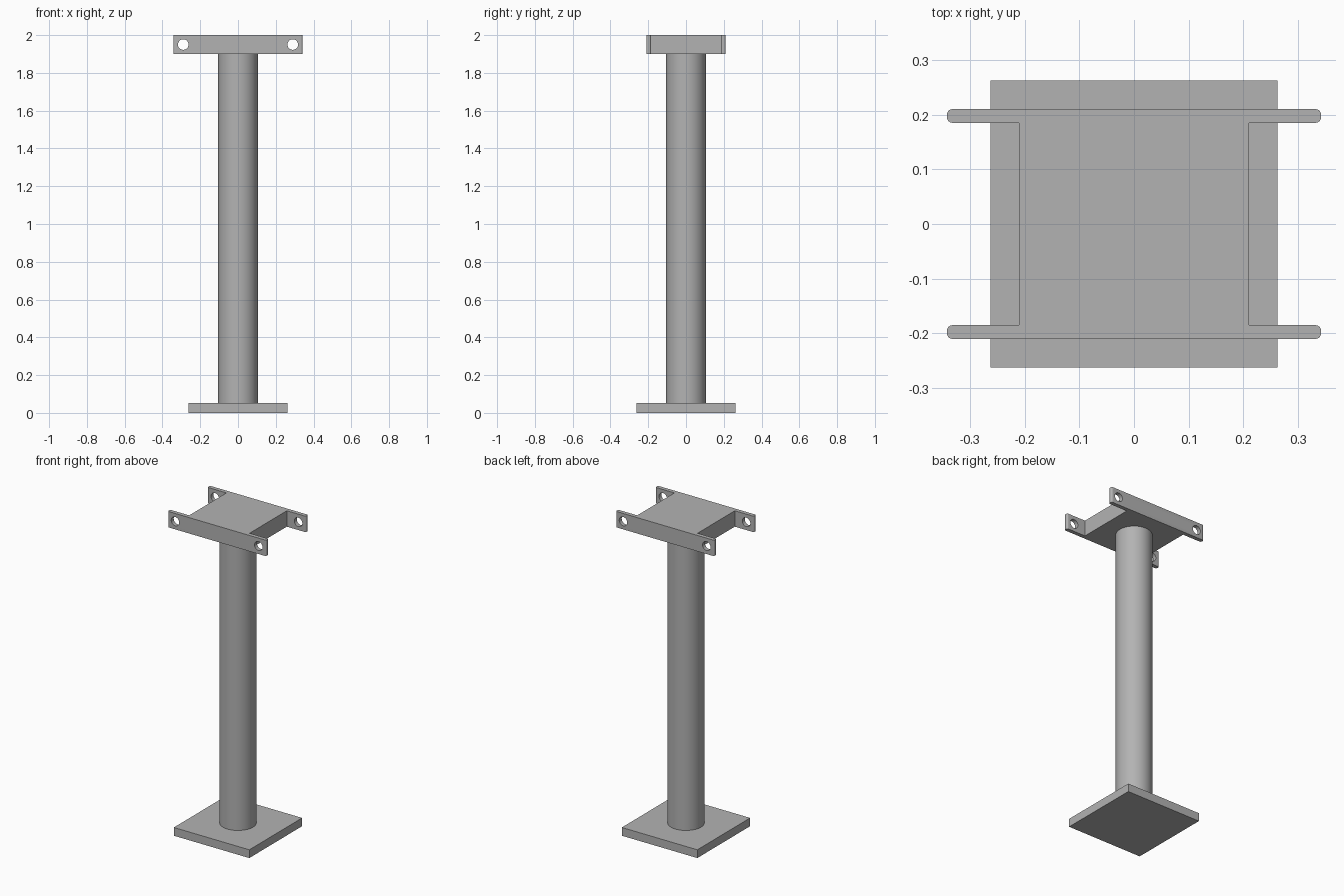
import bpy, bmesh, math

cube = bpy.data.objects.get("Cube")
if cube:
    bpy.data.objects.remove(cube)

steel = bpy.data.materials.new("grey_steel")
steel.use_nodes = True
GREY = (0.45, 0.45, 0.45, 1)
steel.diffuse_color = GREY
steel.node_tree.nodes["Principled BSDF"].inputs["Base Color"].default_value = GREY


def box(name, size, z):
    bpy.ops.mesh.primitive_cube_add(size=1, location=(0, 0, z))
    ob = bpy.context.object
    ob.name = name
    ob.scale = size
    bpy.ops.object.transform_apply(location=True, scale=True)
    ob.data.materials.append(steel)
    return ob


def cylinder(name, radius, depth, location, sides, rotation=(0, 0, 0)):
    bpy.ops.mesh.primitive_cylinder_add(vertices=sides, radius=radius, depth=depth,
                                        location=location, rotation=rotation)
    ob = bpy.context.object
    ob.name = name
    ob.data.materials.append(steel)
    return ob


def smooth(ob):
    bpy.ops.object.select_all(action="DESELECT")
    ob.select_set(True)
    bpy.context.view_layer.objects.active = ob
    bpy.ops.object.shade_smooth_by_angle(angle=math.radians(35))


# Base plate and round column
box("base_plate", (0.525, 0.525, 0.052), 0.026)
smooth(cylinder("column", 0.105, 1.85, (0, 0, 0.975), 64))

# H-shaped head bracket: one quarter of the outline, with rounded ear tips
BLOCK, INNER, OUTER, TIP, ROUND = 0.21, 0.185, 0.21, 0.342, 0.01
quarter = [(BLOCK, INNER)]
for cy, start in ((INNER + ROUND, -90), (OUTER - ROUND, 0)):
    for i in range(7):
        a = math.radians(start + 15 * i)
        quarter.append((TIP - ROUND + ROUND * math.cos(a), cy + ROUND * math.sin(a)))
outline = (quarter
           + [(-x, y) for x, y in reversed(quarter)]
           + [(-x, -y) for x, y in quarter]
           + [(x, -y) for x, y in reversed(quarter)])

bm = bmesh.new()
face = bm.faces.new([bm.verts.new((x, y, 1.9)) for x, y in outline])
top = bmesh.ops.extrude_face_region(bm, geom=[face])["geom"]
bmesh.ops.translate(bm, vec=(0, 0, 0.1),
                    verts=[v for v in top if isinstance(v, bmesh.types.BMVert)])
bmesh.ops.recalc_face_normals(bm, faces=bm.faces)
mesh = bpy.data.meshes.new("head_bracket")
bm.to_mesh(mesh)
bm.free()
bracket = bpy.data.objects.new("head_bracket", mesh)
bpy.context.collection.objects.link(bracket)
mesh.materials.append(steel)

# Bolt holes through both ears on each side
for side, x in (("left", 0.29), ("right", -0.29)):
    cutter = cylinder(side + "_hole_cutter", 0.028, 0.6, (x, 0, 1.95), 32,
                      (math.pi / 2, 0, 0))
    cut = bracket.modifiers.new(side + "_bolt_holes", "BOOLEAN")
    cut.operation = "DIFFERENCE"
    cut.solver = "EXACT"
    cut.object = cutter
    bpy.ops.object.select_all(action="DESELECT")
    bracket.select_set(True)
    bpy.context.view_layer.objects.active = bracket
    bpy.ops.object.modifier_apply(modifier=cut.name)
    bpy.data.objects.remove(cutter)
smooth(bracket)
